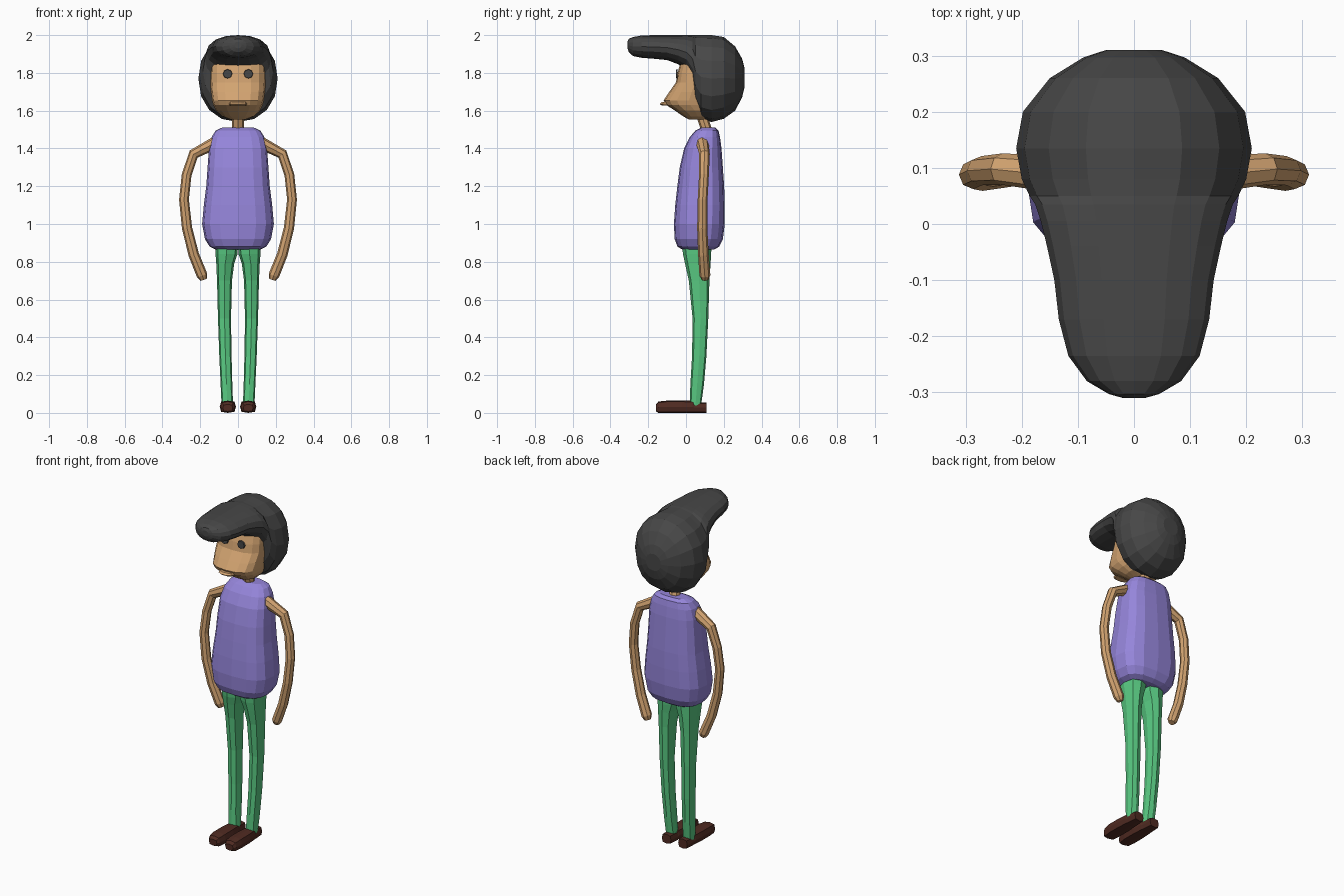
import bpy, bmesh, math
from mathutils import Vector


def material(name, rgb):
    m = bpy.data.materials.new(name)
    m.diffuse_color = (*rgb, 1)
    return m


SKIN = material("tan skin", (0.65, 0.37, 0.165))
HAIR = material("charcoal", (0.063, 0.063, 0.063))
SHIRT = material("purple", (0.30, 0.235, 0.70))
PANTS = material("green", (0.098, 0.58, 0.22))
SHOE = material("dark brown", (0.08, 0.024, 0.016))


def loft(name, rings, mat, n=12, e=2.0, mirror=False):
    """rings: (centre, u, v) where u and v are the half-axis vectors."""
    bm = bmesh.new()
    loops = []
    for c, u, v in rings:
        loop = []
        for i in range(n):
            a = 2 * math.pi * i / n
            co, si = math.cos(a), math.sin(a)
            p = math.copysign(abs(co) ** (2 / e), co)
            q = math.copysign(abs(si) ** (2 / e), si)
            loop.append(bm.verts.new(Vector(c) + Vector(u) * p + Vector(v) * q))
        loops.append(loop)
    for a, b in zip(loops, loops[1:]):
        for i in range(n):
            j = (i + 1) % n
            bm.faces.new((a[i], a[j], b[j], b[i]))
    bm.faces.new(loops[0])
    bm.faces.new(loops[-1])
    bmesh.ops.recalc_face_normals(bm, faces=bm.faces[:])
    mesh = bpy.data.meshes.new(name)
    bm.to_mesh(mesh)
    bm.free()
    mesh.materials.append(mat)
    ob = bpy.data.objects.new(name, mesh)
    bpy.context.collection.objects.link(ob)
    if mirror:
        mod = ob.modifiers.new("mirror", 'MIRROR')
        mod.use_mirror_merge = False
    return ob


def flat_ring(z, x0, x1, y0, y1):
    """horizontal ring"""
    return (((x0 + x1) / 2, (y0 + y1) / 2, z), ((x1 - x0) / 2, 0, 0), (0, (y1 - y0) / 2, 0))


def upright_ring(y, w, z0, z1, x=0):
    """ring facing front"""
    return ((x, y, (z0 + z1) / 2), (w, 0, 0), (0, 0, (z1 - z0) / 2))


# torso: z, half width, front y, back y
torso = [(0.865, 0.12, -0.02, 0.15), (0.88, 0.15, -0.045, 0.175),
         (0.92, 0.175, -0.06, 0.195), (1.0, 0.19, -0.064, 0.205),
         (1.1, 0.181, -0.057, 0.205), (1.2, 0.168, -0.046, 0.202),
         (1.3, 0.161, -0.033, 0.195), (1.4, 0.154, -0.01, 0.188),
         (1.46, 0.14, 0.02, 0.18), (1.495, 0.118, 0.05, 0.172), (1.51, 0.085, 0.08, 0.155)]
loft("torso", [flat_ring(z, -w, w, a, b) for z, w, a, b in torso], SHIRT, 16, 2.8)

# trouser legs: z, inner x, outer x, front y, back y
legs = [(0.88, 0.0, 0.12, -0.02, 0.135), (0.84, 0.003, 0.119, -0.016, 0.133),
        (0.79, 0.02, 0.115, -0.005, 0.13), (0.7, 0.032, 0.111, 0.015, 0.124),
        (0.5, 0.037, 0.106, 0.035, 0.118), (0.3, 0.034, 0.099, 0.032, 0.108),
        (0.15, 0.03, 0.092, 0.023, 0.095), (0.04, 0.026, 0.087, 0.02, 0.08)]
loft("trouser_legs", [flat_ring(*r) for r in legs], PANTS, 8, 2.8, True)

# shoes: y, half width, bottom, top
shoes = [(-0.16, 0.026, 0.008, 0.045), (-0.146, 0.037, 0, 0.06), (-0.1, 0.043, 0, 0.065),
         (-0.02, 0.042, 0, 0.065), (0.035, 0.037, 0, 0.064), (0.045, 0.035, 0, 0.055),
         (0.108, 0.03, 0, 0.055)]
loft("shoes", [upright_ring(y, w, a, b, 0.054) for y, w, a, b in shoes], SHOE, 8, 3.5, True)

# arms: tube along a bent path, x, y, z, radius
path = [(0.11, 0.085, 1.435, 0.034), (0.235, 0.098, 1.37, 0.028), (0.272, 0.095, 1.26, 0.026),
        (0.286, 0.088, 1.13, 0.026), (0.27, 0.086, 0.98, 0.027), (0.235, 0.092, 0.84, 0.028),
        (0.19, 0.1, 0.728, 0.029), (0.182, 0.101, 0.705, 0.018)]
pts = [Vector(p[:3]) for p in path]
arm = []
for i, p in enumerate(pts):
    t = (pts[min(i + 1, len(pts) - 1)] - pts[max(i - 1, 0)]).normalized()
    side = t.cross(Vector((0, 1, 0))).normalized()
    r = path[i][3]
    arm.append((p, side * r, t.cross(side) * r))
loft("arms", arm, SKIN, 8, 2, True)

# neck
loft("neck", [flat_ring(1.48, -0.032, 0.032, 0.085, 0.145),
              flat_ring(1.6, -0.032, 0.032, 0.045, 0.105)], SKIN, 8)

# face: z, half width, front y, back y
face = [(1.553, 0.04, 0.015, 0.1), (1.57, 0.085, -0.015, 0.14), (1.6, 0.116, -0.058, 0.15),
        (1.63, 0.131, -0.105, 0.15), (1.655, 0.137, -0.118, 0.15), (1.7, 0.143, -0.088, 0.15),
        (1.75, 0.146, -0.053, 0.15), (1.8, 0.146, -0.045, 0.15), (1.85, 0.143, -0.03, 0.15),
        (1.91, 0.115, 0.01, 0.14)]
loft("face", [flat_ring(z, -w, w, a, b) for z, w, a, b in face], SKIN, 16, 2.6)

# lips
loft("lips", [flat_ring(1.627, -0.045, 0.045, -0.13, -0.06),
              flat_ring(1.635, -0.048, 0.048, -0.14, -0.06),
              flat_ring(1.645, -0.045, 0.045, -0.13, -0.06)], SKIN, 10, 2.4)

# eyes
loft("eyes", [upright_ring(-0.053, 0.023, 1.772, 1.818, 0.055),
              upright_ring(-0.044, 0.025, 1.77, 1.82, 0.055)], HAIR, 8, 2, True)

# hair: back of head swept forward into a quiff; y, half width, bottom, top
hair = [(0.31, 0.05, 1.725, 1.825), (0.297, 0.09, 1.67, 1.875), (0.26, 0.15, 1.60, 1.94),
        (0.2, 0.198, 1.557, 1.99), (0.135, 0.21, 1.54, 2.0), (0.08, 0.2, 1.557, 2.0),
        (0.05, 0.186, 1.62, 2.0), (0.035, 0.176, 1.75, 2.0), (0.005, 0.166, 1.815, 2.0),
        (-0.04, 0.155, 1.845, 2.0), (-0.1, 0.142, 1.868, 2.0), (-0.17, 0.134, 1.875, 2.0),
        (-0.235, 0.117, 1.88, 1.998), (-0.28, 0.084, 1.889, 1.99), (-0.303, 0.045, 1.91, 1.98),
        (-0.31, 0.02, 1.93, 1.965)]
loft("hair", [upright_ring(*r) for r in hair], HAIR, 16, 2.15)
